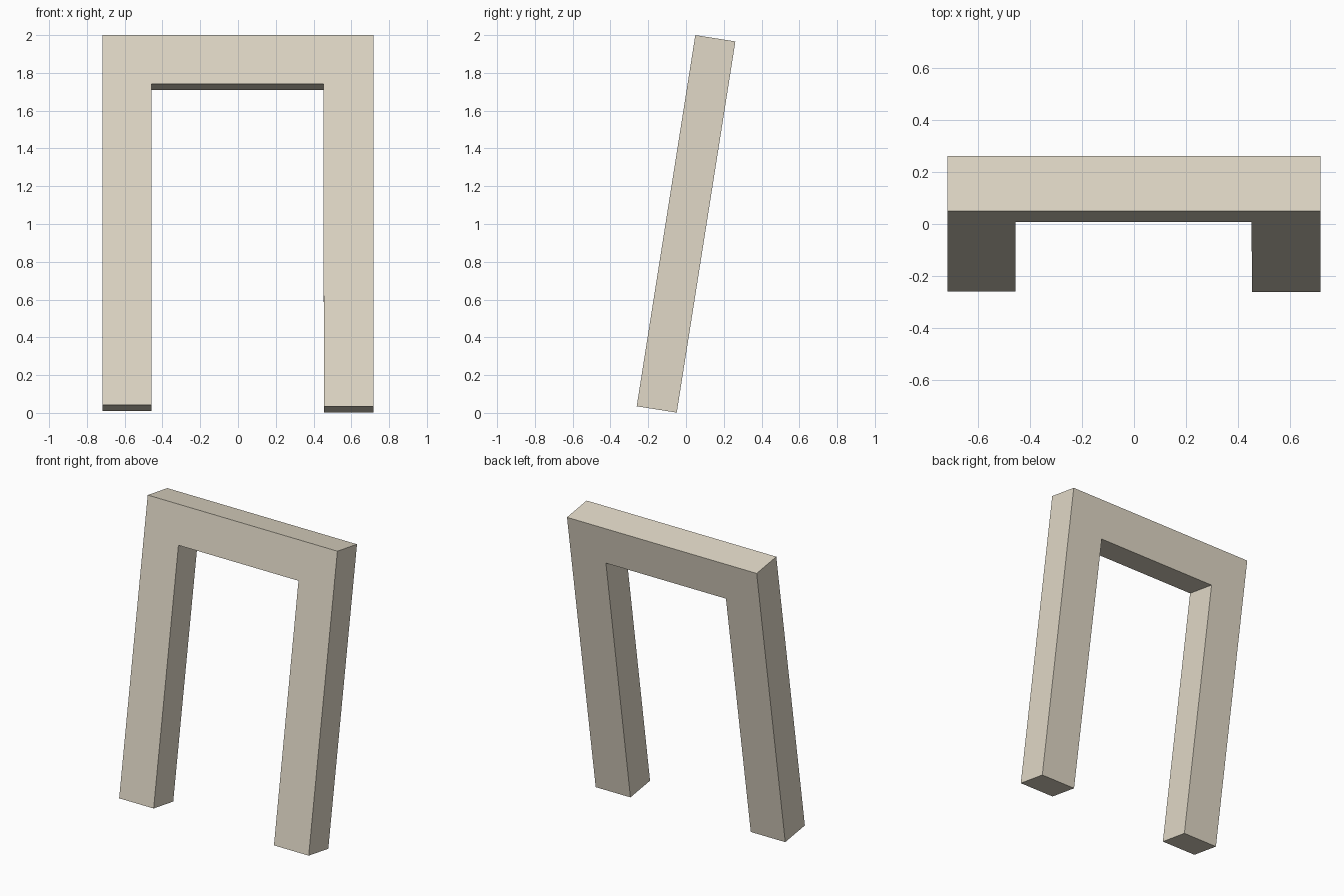
import bpy, bmesh
from mathutils import Vector

if "Cube" in bpy.data.objects:
    bpy.data.objects.remove(bpy.data.objects["Cube"])

# Front outline of the arch (x, z); the legs differ very slightly in length
OUTLINE = [(-0.718, 0.043), (-0.457, 0.043), (-0.457, 1.742), (0.452, 1.742),
           (0.455, 0.035), (0.718, 0.035), (0.718, 2.0), (-0.718, 2.0)]
LEAN = 0.31 / 1.963                    # backward lean, y per unit of z
DEPTH = Vector((0, 0.212, -0.0335))    # thickness, square to the leaning face

# Leaning doorway frame: outline extruded through its thickness
bm = bmesh.new()
front = bm.faces.new([bm.verts.new((x, -0.261 + (z - 0.035) * LEAN, z)) for x, z in OUTLINE])
back = bmesh.ops.extrude_face_region(bm, geom=[front], use_keep_orig=True)
bmesh.ops.translate(bm, vec=DEPTH, verts=[v for v in back["geom"] if isinstance(v, bmesh.types.BMVert)])
bmesh.ops.recalc_face_normals(bm, faces=bm.faces)
mesh = bpy.data.meshes.new("leaning_arch")
bm.to_mesh(mesh)
bm.free()
arch = bpy.data.objects.new("leaning_arch", mesh)
bpy.context.collection.objects.link(arch)

# Pale stone colour
stone = bpy.data.materials.new("pale_stone")
stone.diffuse_color = (0.75, 0.69, 0.57, 1)
stone.use_nodes = True
stone.node_tree.nodes["Principled BSDF"].inputs["Base Color"].default_value = stone.diffuse_color
mesh.materials.append(stone)
